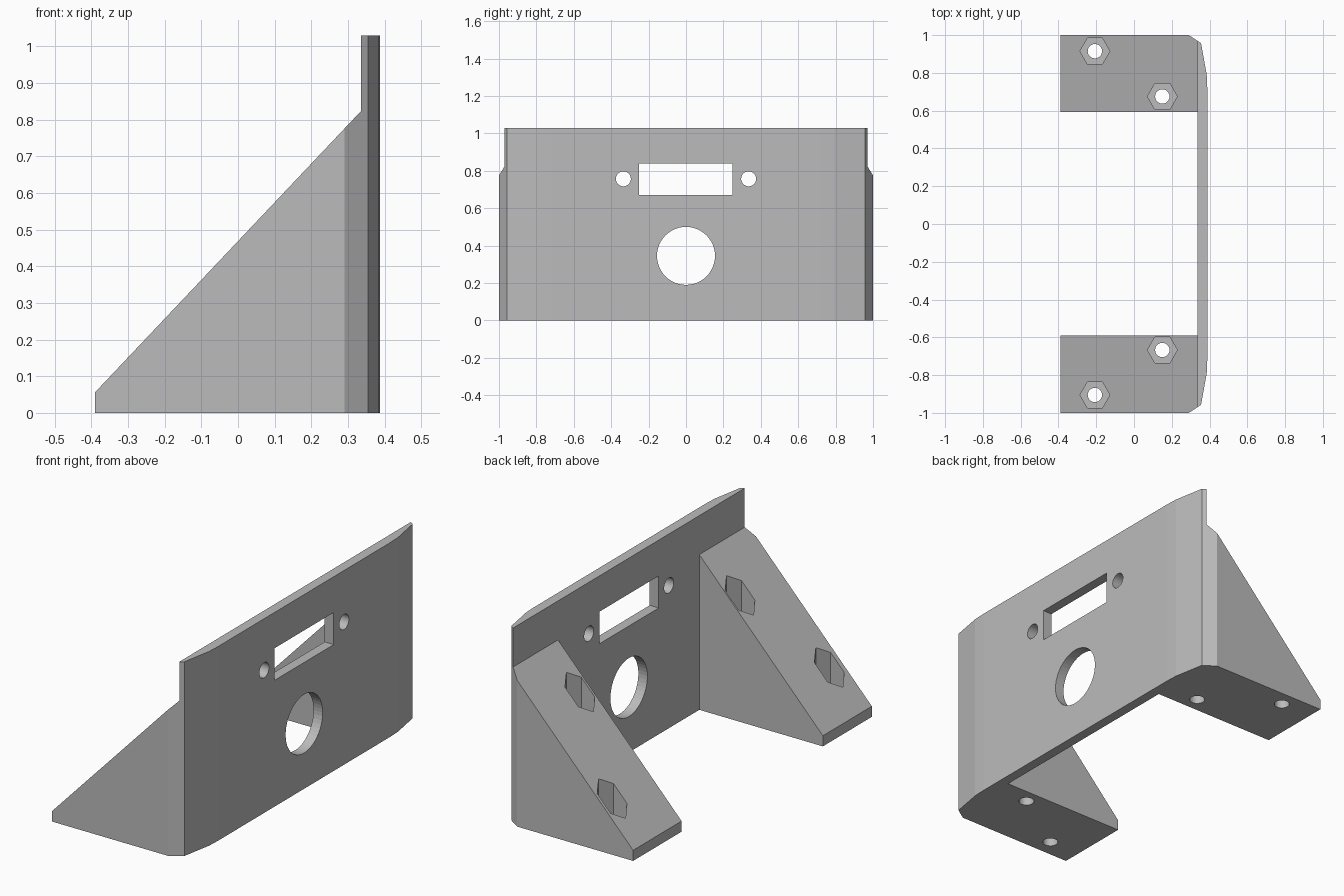
import bpy, bmesh, math
from mathutils import Matrix, Vector

cube = bpy.data.objects.get("Cube")
if cube:
    bpy.data.objects.remove(cube, do_unlink=True)

# Single grey material
grey = bpy.data.materials.new("plain grey")
grey.use_nodes = True
colour = (0.5, 0.5, 0.5, 1)
grey.diffuse_color = colour
grey.node_tree.nodes["Principled BSDF"].inputs["Base Color"].default_value = colour


def prism(name, points, direction):
    """Extrude a flat polygon of 3D points along a direction."""
    bm = bmesh.new()
    face = bm.faces.new([bm.verts.new(p) for p in points])
    moved = bmesh.ops.extrude_face_region(bm, geom=[face])["geom"]
    bmesh.ops.translate(bm, vec=direction,
                        verts=[v for v in moved if isinstance(v, bmesh.types.BMVert)])
    bmesh.ops.recalc_face_normals(bm, faces=bm.faces)
    mesh = bpy.data.meshes.new(name)
    bm.to_mesh(mesh)
    bm.free()
    mesh.materials.append(grey)
    obj = bpy.data.objects.new(name, mesh)
    bpy.context.collection.objects.link(obj)
    return obj


def ring(centre, radius, sides, axis):
    """Points of a regular polygon around the x or z axis."""
    pts = []
    for i in range(sides):
        a = 2 * math.pi * i / sides
        c, s = radius * math.cos(a), radius * math.sin(a)
        pts.append(Vector(centre) + Vector((0, c, s) if axis == "x" else (c, s, 0)))
    return pts


def cut(target, cutter):
    """Subtract a cutter and remove it."""
    mod = target.modifiers.new("cut", "BOOLEAN")
    mod.operation = "DIFFERENCE"
    mod.solver = "EXACT"
    mod.object = cutter
    depsgraph = bpy.context.evaluated_depsgraph_get()
    mesh = bpy.data.meshes.new_from_object(target.evaluated_get(depsgraph))
    target.modifiers.clear()
    target.data = mesh
    bpy.data.objects.remove(cutter, do_unlink=True)


back, front, height, wall = -0.39, 0.388, 1.03, 0.335

# Plan outline with chamfered corners, extruded to full height
half = [(back, 1), (0.29, 1), (0.355, 0.957), (0.385, 0.79), (front, 0.72)]
outline = half + [(x, -y) for x, y in reversed(half)]
bracket = prism("mounting_bracket", [(x, y, 0) for x, y in outline], (0, 0, height))

# Sloped tops of the two side gussets
slope = [(-0.5, -0.06), (-0.5, 1.5), (wall, 1.5), (wall, 0.823)]
cut(bracket, prism("slope_cutter", [(x, -1.2, z) for x, z in slope], (0, 2.4, 0)))

# Open space between the gussets
gap = [(-0.6, -0.59), (wall, -0.59), (wall, 0.594), (-0.6, 0.594)]
cut(bracket, prism("gap_cutter", [(x, y, -0.2) for x, y in gap], (0, 0, 2)))

# Connector window, its two screw holes and the large round hole
window = [(-0.25, 0.67), (0.248, 0.67), (0.248, 0.84), (-0.25, 0.84)]
cut(bracket, prism("window_cutter", [(0.2, y, z) for y, z in window], (0.4, 0, 0)))
for y, z, r in [(-0.335, 0.757, 0.04), (0.335, 0.757, 0.04), (0, 0.345, 0.155)]:
    cut(bracket, prism("hole_cutter", ring((0.2, y, z), r, 48, "x"), (0.4, 0, 0)))

# Bolt holes with hexagonal nut pockets sunk from the slopes
for x, y in [(-0.207, 0.915), (0.15, 0.675), (0.15, -0.667), (-0.207, -0.905)]:
    cut(bracket, prism("nut_cutter", ring((x, y, 0.06), 0.079, 6, "z"), (0, 0, 1)))
    cut(bracket, prism("bolt_cutter", ring((x, y, -0.1), 0.038, 32, "z"), (0, 0, 0.4)))
